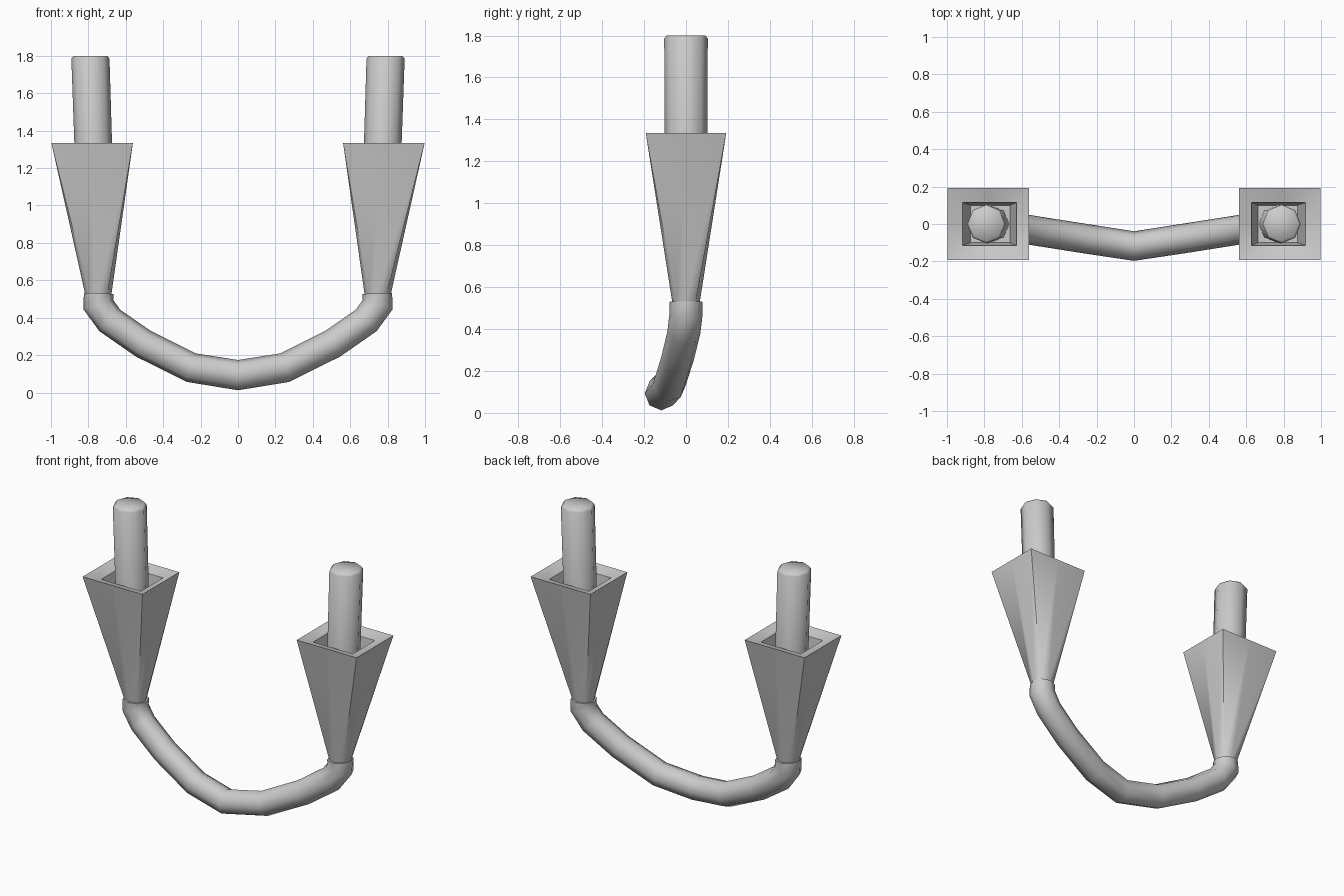
import bpy, bmesh, math
from mathutils import Vector

cube = bpy.data.objects.get("Cube")
if cube:
    bpy.data.objects.remove(cube, do_unlink=True)

grey = bpy.data.materials.new("plain_grey")
grey.use_nodes = True
grey.diffuse_color = (0.6, 0.6, 0.6, 1)
grey.node_tree.nodes["Principled BSDF"].inputs["Base Color"].default_value = grey.diffuse_color

SIDES = 8


def loft(name, rings, angle):
    """Skin a list of eight-point rings and cap both ends."""
    bm = bmesh.new()
    loops = [[bm.verts.new(p) for p in ring] for ring in rings]
    for a, b in zip(loops, loops[1:]):
        for i in range(SIDES):
            j = (i + 1) % SIDES
            bm.faces.new((a[i], a[j], b[j], b[i]))
    bm.faces.new(loops[0][::-1])
    bm.faces.new(loops[-1])
    bmesh.ops.recalc_face_normals(bm, faces=bm.faces)
    mesh = bpy.data.meshes.new(name)
    bm.to_mesh(mesh)
    bm.free()
    mesh.materials.append(grey)
    obj = bpy.data.objects.new(name, mesh)
    bpy.context.collection.objects.link(obj)
    bpy.ops.object.select_all(action="DESELECT")
    obj.select_set(True)
    bpy.context.view_layer.objects.active = obj
    bpy.ops.object.shade_smooth_by_angle(angle=math.radians(angle))
    return obj


def octagon(x, z, rx, ry):
    turns = [math.tau * i / SIDES for i in range(SIDES)]
    return [Vector((x + rx * math.cos(t), ry * math.sin(t), z)) for t in turns]


def square(x, z, rx, ry):
    """Square ring whose points are the corners and edge middles."""
    turns = [math.tau * i / SIDES for i in range(SIDES)]
    return [Vector((x + rx * round(math.cos(t) * 1.2),
                    ry * round(math.sin(t) * 1.2), z)) for t in turns]


def tube_rings(path, radius):
    """Mitred eight-sided rings along a path."""
    rings = []
    for i, p in enumerate(path):
        before = p - path[i - 1] if i else path[1] - p
        after = path[i + 1] - p if i + 1 < len(path) else before
        before, after = before.normalized(), after.normalized()
        tangent = (before + after).normalized()
        side = Vector((0, 1, 0))
        side = (side - tangent * side.dot(tangent)).normalized()
        up = tangent.cross(side)
        stretch = 1 / max(tangent.dot(after), 0.8)
        turns = [math.tau * k / SIDES for k in range(SIDES)]
        rings.append([p + side * radius * math.cos(t) + up * radius * stretch * math.sin(t)
                      for t in turns])
    return rings


# Curved arm, bowed forward in the middle
half = [Vector(p) for p in ((0.745, 0, 0.53), (0.747, 0, 0.47), (0.685, -0.01, 0.385),
                            (0.505, -0.04, 0.26), (0.25, -0.08, 0.133))]
mirrored = [Vector((-p.x, p.y, p.z)) for p in reversed(half)]
loft("curved_arm", tube_rings(half + [Vector((0, -0.118, 0.093))] + mirrored, 0.079), 50)

for label, s in (("left", 1), ("right", -1)):
    # Flared holder: round at the foot, square at the rim, hollow inside
    loft(label + "_holder", [
        octagon(s * 0.745, 0.46, 0.06, 0.06),
        octagon(s * 0.747, 0.53, 0.071, 0.066),
        square(s * 0.78, 1.335, 0.218, 0.192),
        square(s * 0.772, 1.31, 0.145, 0.115),
        square(s * 0.768, 1.12, 0.105, 0.1)], 50)

    # Candle, leaning slightly outward
    loft(label + "_candle", [
        octagon(s * 0.765, 1.05, 0.1, 0.1),
        octagon(s * 0.789, 1.785, 0.102, 0.104),
        octagon(s * 0.789, 1.8, 0.09, 0.092)], 60)
